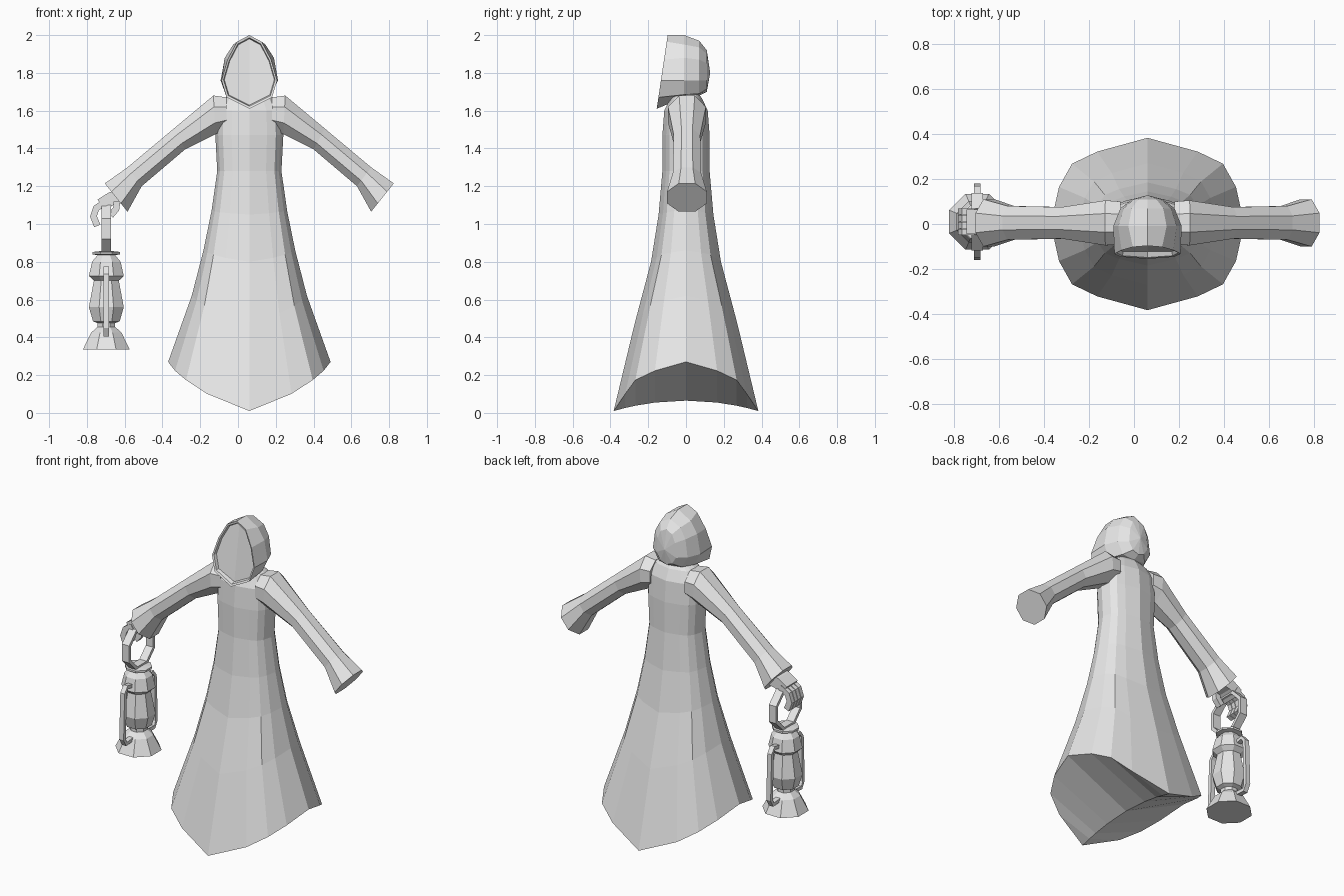
import bpy, bmesh, math
from mathutils import Vector as V

cube = bpy.data.objects.get("Cube")
if cube:
    bpy.data.objects.remove(cube, do_unlink=True)

grey = bpy.data.materials.new("plain grey")
grey.use_nodes = True
grey.diffuse_color = (0.8, 0.8, 0.8, 1)
grey.node_tree.nodes["Principled BSDF"].inputs["Base Color"].default_value = (0.8, 0.8, 0.8, 1)

CX = 0.06                   # middle of the figure
LX, LY = -0.697, 0.01       # middle of the lantern


def finish(name, bm):
    bmesh.ops.remove_doubles(bm, verts=bm.verts, dist=0.0005)
    bmesh.ops.recalc_face_normals(bm, faces=bm.faces)
    mesh = bpy.data.meshes.new(name)
    bm.to_mesh(mesh)
    bm.free()
    mesh.materials.append(grey)
    ob = bpy.data.objects.new(name, mesh)
    bpy.context.collection.objects.link(ob)
    return ob


def skin(bm, rings, loop=False):
    """Join equal rings of points with quads and return the ring vertices."""
    vs = [[bm.verts.new(p) for p in r] for r in rings]
    n = len(vs[0])
    pairs = list(zip(vs, vs[1:])) + ([(vs[-1], vs[0])] if loop else [])
    for a, b in pairs:
        for i in range(n):
            j = (i + 1) % n
            bm.faces.new((a[i], a[j], b[j], b[i]))
    return vs


def loft(name, rings, loop=False):
    bm = bmesh.new()
    vs = skin(bm, rings, loop)
    if not loop:
        bm.faces.new(vs[0])
        bm.faces.new(vs[-1])
    return finish(name, bm)


def strip(name, pts, width, thick, place, loop=False):
    """Flat bar that follows a 2D path; place maps (u, v, side) to space."""
    pts = [V(p) for p in pts]
    n = len(pts)
    rings = []
    for i, p in enumerate(pts):
        a = pts[i - 1] if i or loop else p
        b = pts[(i + 1) % n] if i < n - 1 or loop else p
        d = (b - a).normalized()
        o = V((-d.y, d.x)) * thick / 2
        rings.append([place(*(p + o * s), w * width / 2)
                      for s, w in ((1, 1), (1, -1), (-1, -1), (-1, 1))])
    return loft(name, rings, loop)


# Robe: squarish rings that droop at front and back
quarter = [(0, 1), (.52, .84), (.78, .70), (.915, .43), (1, 0)]
droop = [1, .65, .37, .18, 0]
outline = []
for i in range(16):
    k = i % 8 if i % 8 <= 4 else 8 - i % 8
    x, y = quarter[k]
    outline.append((x if i <= 8 else -x, y if i <= 4 or i >= 12 else -y, droop[k]))
# height at the sides, droop, half width, half depth
robe_rings = [(1.70, 0, .07, .06), (1.665, 0, .135, .085), (1.60, 0, .175, .115),
              (1.47, 0, .18, .125), (1.28, 0, .17, .125), (1.07, .02, .20, .145),
              (.86, .06, .243, .185), (.62, .14, .305, .27), (.27, .26, .43, .383)]
bm = bmesh.new()
rv = skin(bm, [[V((CX + x * w, y * d, z - f * dr)) for x, y, f in outline]
               for z, dr, w, d in robe_rings])
bm.faces.new(rv[0])
# Underside with a ridge running from front hem to back hem
hem = rv[-1]
ridge = [hem[0]] + [bm.verts.new((CX, hem[i].co.y, .065 - .055 * (hem[i].co.y / .383) ** 2))
                    for i in range(1, 8)] + [hem[8]]
for i in range(8):
    for a, b in ((hem[i], hem[i + 1]), (hem[-i % 16], hem[15 - i])):
        quad = []
        for v in (a, b, ridge[i + 1], ridge[i]):
            if v not in quad:
                quad.append(v)
        bm.faces.new(quad)
finish("robe", bm)


# Hood: outlines from the face opening to the back of the head
def full(half):
    return half + [(-x, z) for x, z in reversed(half[1:-1])]


def face_y(z):
    return -.10 - .055 * (1.98 - z) / .37


rim = full([(0, 2.0), (.065, 1.965), (.115, 1.87), (.147, 1.76), (.12, 1.67), (0, 1.61)])
slices = [(-.01, [(0, 2.0), (.085, 1.95), (.13, 1.88), (.152, 1.76), (.115, 1.685), (0, 1.67)]),
          (.07, [(0, 1.97), (.07, 1.935), (.105, 1.87), (.12, 1.76), (.08, 1.69), (0, 1.68)]),
          (.11, [(0, 1.92), (.04, 1.90), (.06, 1.85), (.068, 1.76), (.04, 1.715), (0, 1.70)])]


def opening(scale, depth):
    pts = []
    for x, z in rim:
        z2 = 1.80 + (z - 1.80) * scale
        pts.append(V((CX + x * scale, face_y(z2) + depth, z2)))
    return pts


inner = opening(.90, .022)
inner[0].y += .008
inner[5].y += .008
rings = [inner, opening(.93, .004), opening(1, 0)]
rings += [[V((CX + x, y, z)) for x, z in full(h)] for y, h in slices]
bm = bmesh.new()
hv = skin(bm, rings)
f = hv[0]
bm.faces.new(f[:6])             # two face halves meet in a centre crease
bm.faces.new(f[5:] + f[:1])
tip = bm.verts.new((CX, .128, 1.80))
for i in range(10):
    bm.faces.new((hv[-1][i], hv[-1][(i + 1) % 10], tip))
finish("hood", bm)

# Sleeves: top point, bottom point and half depth of each ring
sleeve = [((.12, 1.67), (.12, 1.50), .095), ((.19, 1.68), (.18, 1.475), .10),
          ((.40, 1.505), (.34, 1.395), .07), ((.645, 1.30), (.57, 1.20), .075),
          ((.765, 1.215), (.645, 1.065), .105)]
for side, label in ((1, "left"), (-1, "right")):
    rings = []
    for top, bot, depth in sleeve:
        t, b = V(top), V(bot)
        ring = []
        for i in range(8):
            a = math.radians(22.5 + 45 * i)
            s = 1 / math.cos(math.radians(22.5))
            p = (t + b) / 2 + (t - b) / 2 * math.sin(a) * s
            ring.append(V((CX + side * p.x, .005 + depth * math.cos(a) * s, p.y)))
        rings.append(ring)
    loft(label + "_sleeve", rings)


# Hand gripping the lantern handle
def across(y0):
    return lambda u, v, w: V((u, y0 + w, v))


strip("palm", [(-.60, 1.15), (-.67, 1.135), (-.725, 1.10)], .11, .07, across(LY))
for i in range(4):
    strip("finger_%d" % (i + 1), [(-.70, 1.115), (-.75, 1.085), (-.765, 1.04), (-.745, .99)],
          .027, .036, across(LY + (i - 1.5) * .031))
strip("thumb", [(-.64, 1.12), (-.645, 1.08), (-.675, 1.045)], .035, .035, across(LY - .05))

# Lantern body: height and radius
lantern = [(.335, .132), (.425, .085), (.455, .05), (.475, .05), (.485, .075), (.56, .098),
           (.70, .07), (.725, .098), (.80, .08), (.835, .05), (.84, .078), (.852, .078),
           (.856, .04)]
loft("lantern_body", [[V((LX + r * math.cos(math.radians(22.5 + 45 * i)) * 1.02,
                          LY + r * math.sin(math.radians(22.5 + 45 * i)) * 1.02, z))
                       for i in range(8)] for z, r in lantern])

# Lantern handle ring and the two side brackets
strip("lantern_handle", [(.128 * math.cos(math.radians(22.5 + 45 * i)),
                          .975 + .128 * math.sin(math.radians(22.5 + 45 * i))) for i in range(8)],
      .05, .022, lambda u, v, w: V((LX + w, LY + u, v)), True)
for side, label in ((-1, "front"), (1, "back")):
    strip(label + "_bracket", [(.07, .755), (.125, .765), (.148, .735), (.158, .45),
                               (.14, .415), (.07, .42)],
          .03, .022, lambda u, v, w, s=side: V((LX + w, LY + s * u, v)))
